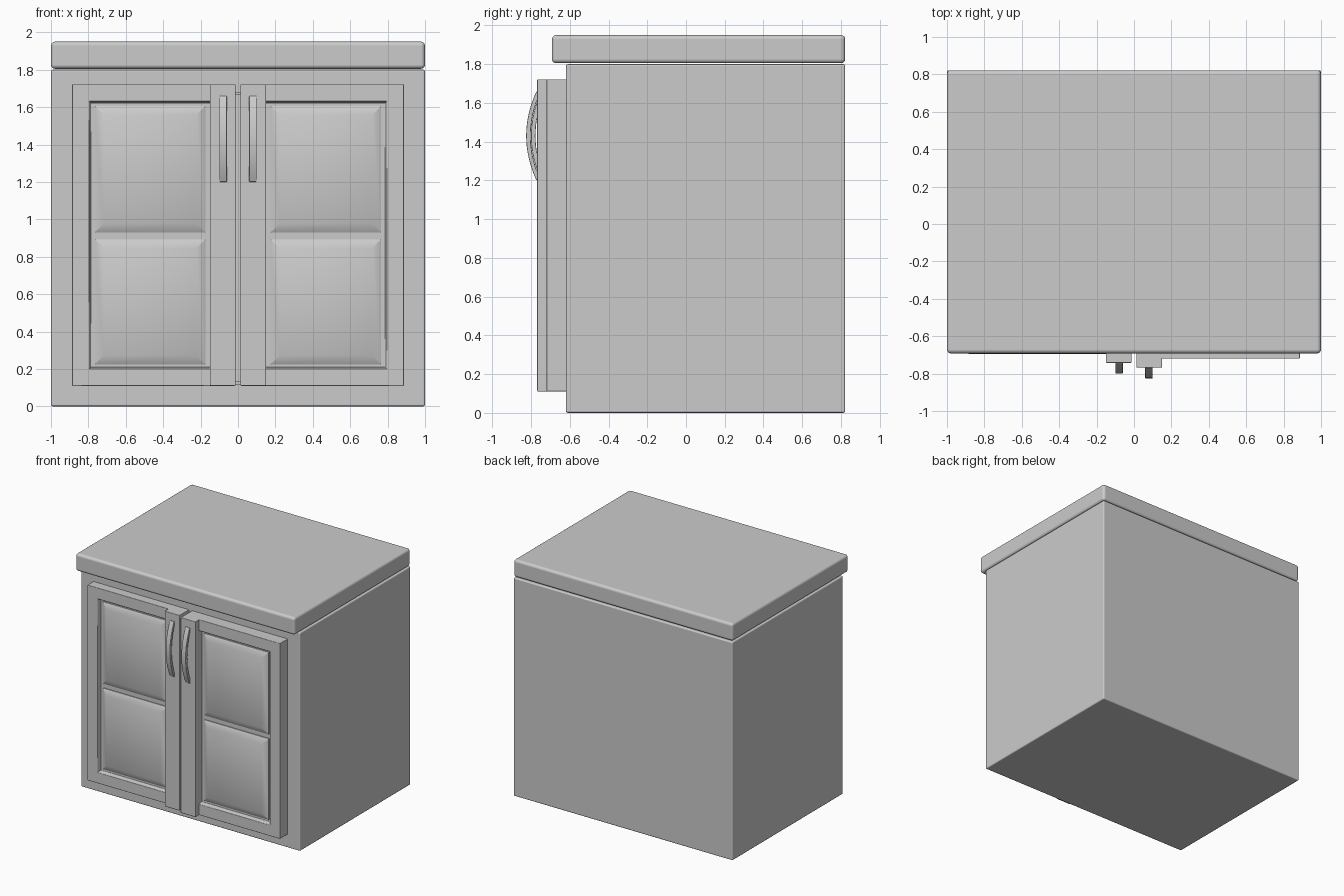
import bpy, bmesh, math

if "Cube" in bpy.data.objects:
    bpy.data.objects.remove(bpy.data.objects["Cube"])


def finish(name, bm, bevel=0.0, segments=2):
    bmesh.ops.recalc_face_normals(bm, faces=bm.faces)
    mesh = bpy.data.meshes.new(name)
    bm.to_mesh(mesh)
    bm.free()
    ob = bpy.data.objects.new(name, mesh)
    bpy.context.collection.objects.link(ob)
    if bevel:
        mod = ob.modifiers.new("bevel", 'BEVEL')
        mod.width = bevel
        mod.segments = segments
        mod.limit_method = 'ANGLE'
        mod.harden_normals = True
    bpy.ops.object.select_all(action='DESELECT')
    ob.select_set(True)
    bpy.context.view_layer.objects.active = ob
    bpy.ops.object.shade_smooth_by_angle(angle=math.radians(35))
    return ob


def ring(bm, x0, x1, z0, z1, y):
    return [bm.verts.new((x, y, z)) for x, z in ((x0, z0), (x1, z0), (x1, z1), (x0, z1))]


def bridge(bm, a, b):
    n = len(a)
    for i in range(n):
        bm.faces.new((a[i], a[(i + 1) % n], b[(i + 1) % n], b[i]))


def box(name, x, y, z, bevel=0.0, segments=2):
    bm = bmesh.new()
    a, b = ring(bm, *x, *z, y[0]), ring(bm, *x, *z, y[1])
    bm.faces.new(a)
    bm.faces.new(b)
    bridge(bm, a, b)
    return finish(name, bm, bevel, segments)


def span(side, a, b):
    return tuple(sorted((side * a, side * b)))


# Cabinet body and overhanging worktop
box("cabinet_body", (-1, 1), (-0.62, 0.822), (0, 1.8), 0.01)
box("worktop", (-1, 1), (-0.692, 0.822), (1.805, 1.95), 0.022, 4)


def door(side, label, dy):
    # Door leaf: outer slab with a stepped rectangular recess
    bm = bmesh.new()
    loops = [ring(bm, *span(side, *x), *z, y) for x, z, y in (
        ((0.10, 0.887), (0.11, 1.722), -0.61),
        ((0.10, 0.887), (0.11, 1.722), -0.72 + dy),
        ((0.14, 0.795), (0.20, 1.63), -0.72 + dy),
        ((0.14, 0.787), (0.208, 1.622), -0.685 + dy))]
    for a, b in zip(loops, loops[1:]):
        bridge(bm, a, b)
    bm.faces.new(loops[0])
    bm.faces.new(loops[-1])
    finish(label + "_door_frame", bm, 0.003, 1)

    # Raised panels with sloping borders
    for part, z0, z1 in (("lower", 0.225, 0.893), ("upper", 0.93, 1.605)):
        bm = bmesh.new()
        x0, x1 = span(side, 0.175, 0.765)
        loops = [ring(bm, x0 + i, x1 - i, z0 + i, z1 - i, y + dy)
                 for i, y in ((0, -0.68), (0, -0.692), (0.048, -0.716))]
        for a, b in zip(loops, loops[1:]):
            bridge(bm, a, b)
        bm.faces.new(loops[0])
        bm.faces.new(loops[-1])
        finish(f"{label}_{part}_panel", bm)

    # Thick centre stile that carries the handle
    box(label + "_centre_stile", span(side, 0.013, 0.15),
        (-0.768 + dy, -0.61), (0.11, 1.722), 0.005)

    # Bowed pull handle: flat bar following an arc
    bm = bmesh.new()
    steps, previous = 16, None
    for i in range(steps + 1):
        t = -1 + 2 * i / steps
        bow = 1 - t * t
        outer, inner = -0.772 - 0.053 * bow, -0.752 - 0.050 * bow
        zo, zi = 1.43 + 0.23 * t, 1.43 + 0.225 * t
        xa, xb = span(side, 0.06, 0.10)
        section = [bm.verts.new((x, y + dy, z)) for x, y, z in (
            (xa, outer, zo), (xb, outer, zo), (xb, inner, zi), (xa, inner, zi))]
        if previous:
            bridge(bm, previous, section)
        else:
            bm.faces.new(section)
        previous = section
    bm.faces.new(previous)
    finish(label + "_handle", bm, 0.003, 2)


# The left door sits slightly further back than the right one
door(1, "right", 0.0)
door(-1, "left", 0.025)

# Small catches visible in the gap between the doors
for name, z in (("upper_catch", 1.672), ("lower_catch", 0.125)):
    box(name, (-0.02, 0.02), (-0.68, -0.61), (z - 0.008, z + 0.008))
